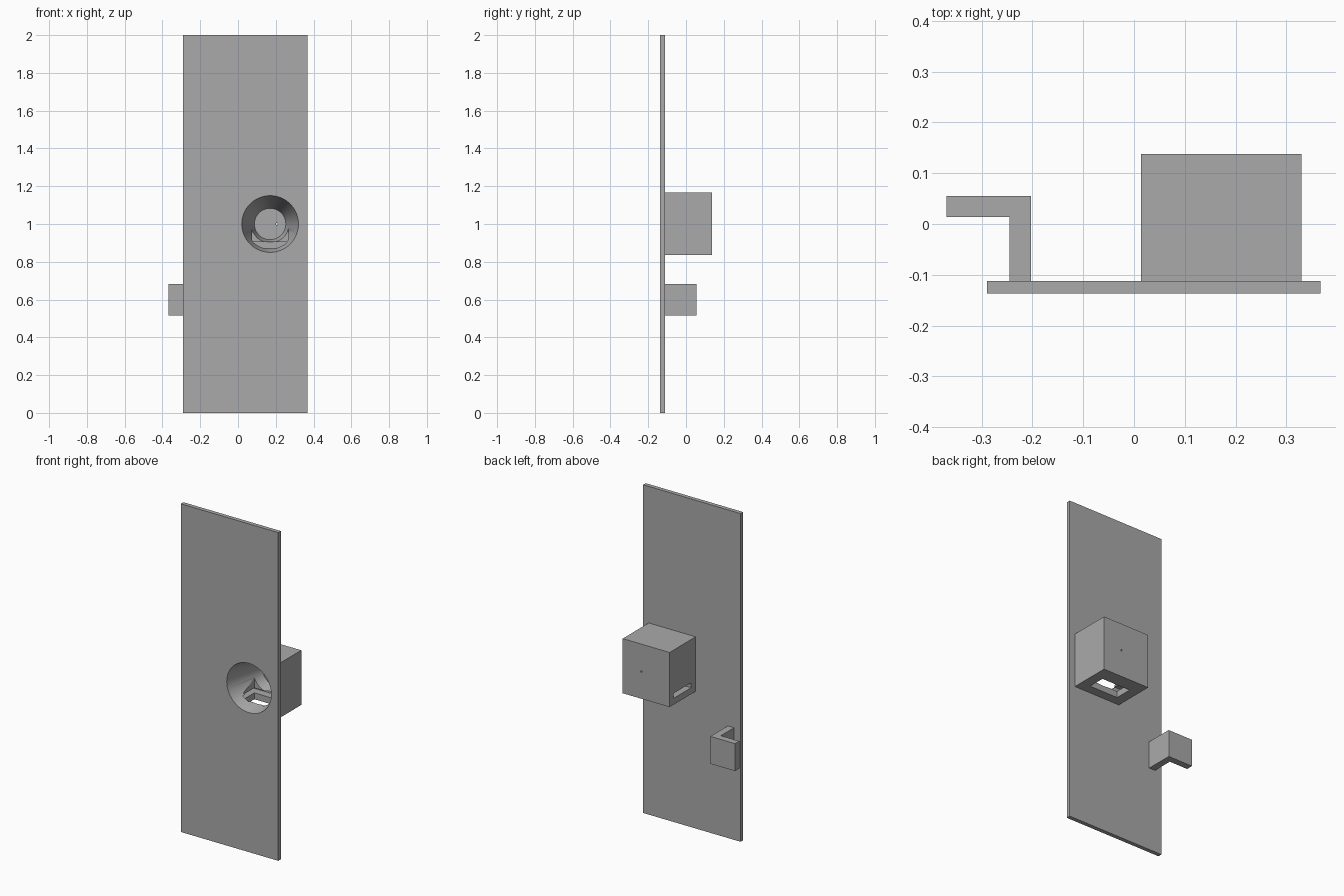
import bpy
from math import radians
from mathutils import Vector

if "Cube" in bpy.data.objects:
    bpy.data.objects.remove(bpy.data.objects["Cube"], do_unlink=True)

grey = bpy.data.materials.new("plain grey")
grey.use_nodes = True
grey.diffuse_color = (0.4, 0.4, 0.4, 1)
grey.node_tree.nodes["Principled BSDF"].inputs["Base Color"].default_value = (0.4, 0.4, 0.4, 1)


def finish(name):
    ob = bpy.context.object
    ob.name = name
    ob.data.materials.append(grey)
    return ob


def box(name, low, high):
    low, high = Vector(low), Vector(high)
    bpy.ops.mesh.primitive_cube_add(size=1, location=(low + high) / 2)
    bpy.context.object.scale = high - low
    bpy.ops.object.transform_apply(location=False, rotation=False)
    return finish(name)


def cone(name, x, z, y_front, y_back, r_front, r_back, sides):
    # Round cutter running from front to back
    bpy.ops.mesh.primitive_cone_add(
        vertices=sides, radius1=r_front, radius2=r_back, depth=y_back - y_front,
        location=(x, (y_front + y_back) / 2, z), rotation=(radians(-90), 0, 0))
    bpy.ops.object.transform_apply(location=False, scale=False)
    return finish(name)


def cut(target, cutter):
    bpy.context.view_layer.objects.active = target
    mod = target.modifiers.new("cut", 'BOOLEAN')
    mod.operation = 'DIFFERENCE'
    mod.solver = 'EXACT'
    mod.object = cutter
    bpy.ops.object.modifier_apply(modifier=mod.name)


# Main parts
panel = box("front_panel", (-0.29, -0.137, 0), (0.367, -0.112, 2))
housing = box("housing", (0.014, -0.112, 0.835), (0.33, 0.138, 1.168))

# Funnel, card slot, drop opening and pin hole
funnel = cone("funnel_cutter", 0.17, 1.0, -0.157, 0.113, 0.1554, 0.083, 96)
slot = box("slot_cutter", (-0.02, -0.069, 0.874), (0.28, 0.098, 0.904))
drop = box("drop_cutter", (0.075, -0.055, 0.8), (0.268, 0.05, 0.99))
pin = cone("pin_cutter", 0.205, 1.0, 0.09, 0.16, 0.005, 0.005, 16)

cut(panel, funnel)
for cutter in (funnel, slot, drop, pin):
    cut(housing, cutter)
for cutter in (funnel, slot, drop, pin):
    bpy.data.objects.remove(cutter, do_unlink=True)

# Hook behind the panel: stem and sideways arm as one L-shaped profile
profile = [(-0.245, -0.112), (-0.203, -0.112), (-0.203, 0.055),
           (-0.369, 0.055), (-0.369, 0.014), (-0.245, 0.014)]
n = len(profile)
verts = [(x, y, z) for z in (0.516, 0.683) for x, y in profile]
faces = [tuple(reversed(range(n))), tuple(range(n, 2 * n))]
faces += [(i, (i + 1) % n, n + (i + 1) % n, n + i) for i in range(n)]
mesh = bpy.data.meshes.new("hook")
mesh.from_pydata(verts, [], faces)
mesh.materials.append(grey)
hook = bpy.data.objects.new("latch_hook", mesh)
bpy.context.collection.objects.link(hook)

# Smooth the funnel while keeping flat walls crisp
for ob in (panel, housing):
    bpy.ops.object.select_all(action='DESELECT')
    ob.select_set(True)
    bpy.context.view_layer.objects.active = ob
    bpy.ops.object.shade_smooth_by_angle(angle=radians(25))
